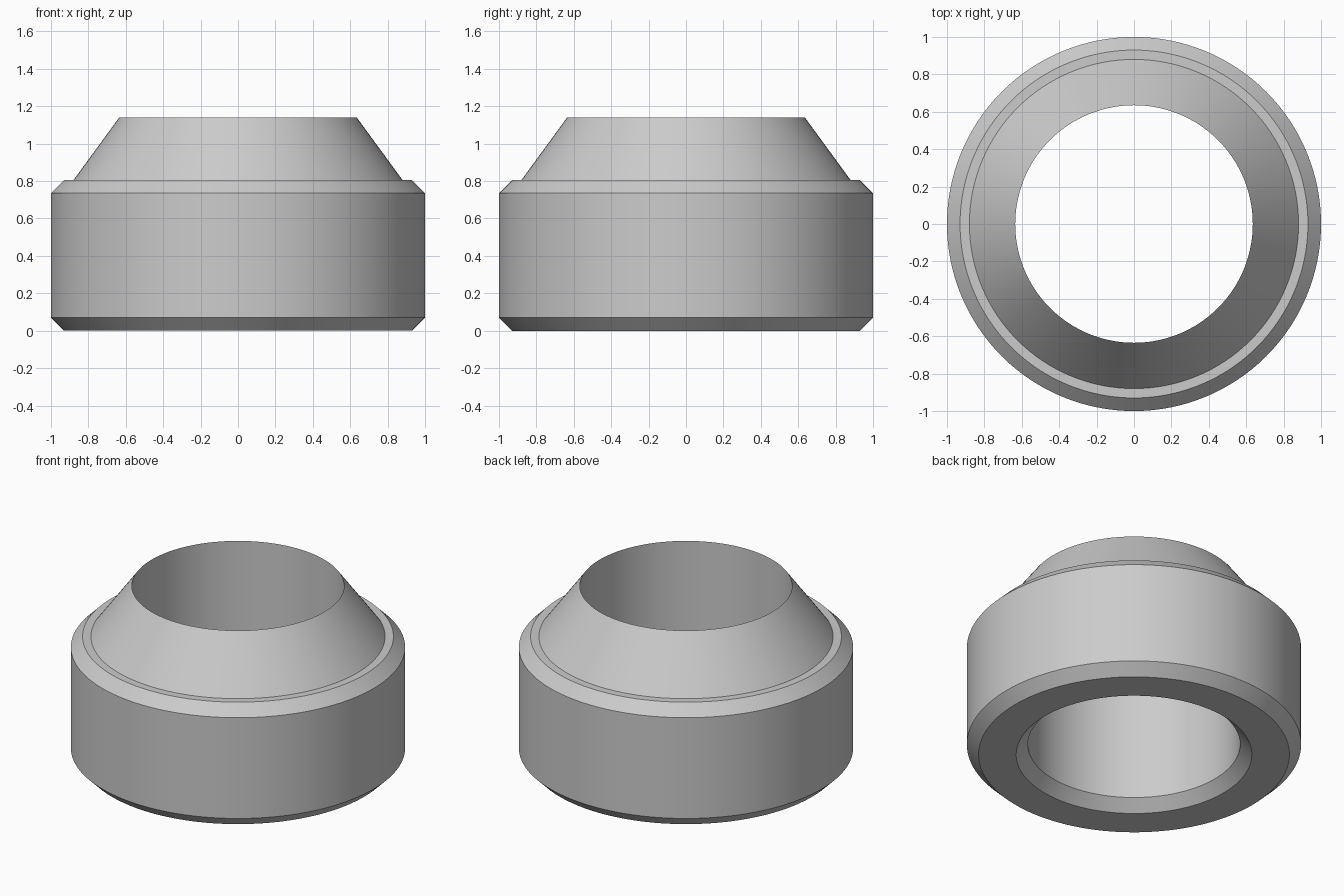
import bpy, bmesh, math

cube = bpy.data.objects.get("Cube")
if cube:
    bpy.data.objects.remove(cube, do_unlink=True)

SEGMENTS = 128
CHAMFER = 0.07
BORE = 0.635
SHOULDER = 0.805
TOP = 1.14

# Plain grey metal
GREY = (0.6, 0.6, 0.6, 1.0)
metal = bpy.data.materials.new("grey metal")
metal.use_nodes = True
metal.diffuse_color = GREY
metal.node_tree.nodes["Principled BSDF"].inputs["Base Color"].default_value = GREY


def lathe(name, profile, material):
    """Revolve a closed (radius, height) profile around z."""
    bm = bmesh.new()
    verts = [bm.verts.new((r, 0, z)) for r, z in profile]
    edges = [bm.edges.new((v, verts[i - 1])) for i, v in enumerate(verts)]
    bmesh.ops.spin(bm, geom=verts + edges, cent=(0, 0, 0), axis=(0, 0, 1),
                   angle=math.tau, steps=SEGMENTS, use_merge=True)
    bmesh.ops.remove_doubles(bm, verts=bm.verts, dist=0.0001)
    bmesh.ops.recalc_face_normals(bm, faces=bm.faces)
    mesh = bpy.data.meshes.new(name)
    bm.to_mesh(mesh)
    bm.free()
    mesh.materials.append(material)
    obj = bpy.data.objects.new(name, mesh)
    bpy.context.collection.objects.link(obj)
    bpy.ops.object.select_all(action='DESELECT')
    obj.select_set(True)
    bpy.context.view_layer.objects.active = obj
    bpy.ops.object.shade_smooth_by_angle(angle=math.radians(25))
    return obj


# Chamfered collar, narrow ledge, tapered nose and straight bore
lathe("tapered_collar", [
    (BORE + CHAMFER, 0),
    (1 - CHAMFER, 0),
    (1, CHAMFER),
    (1, SHOULDER - CHAMFER),
    (1 - CHAMFER, SHOULDER),
    (0.88, SHOULDER),
    (BORE, TOP),
    (BORE, CHAMFER),
], metal)
